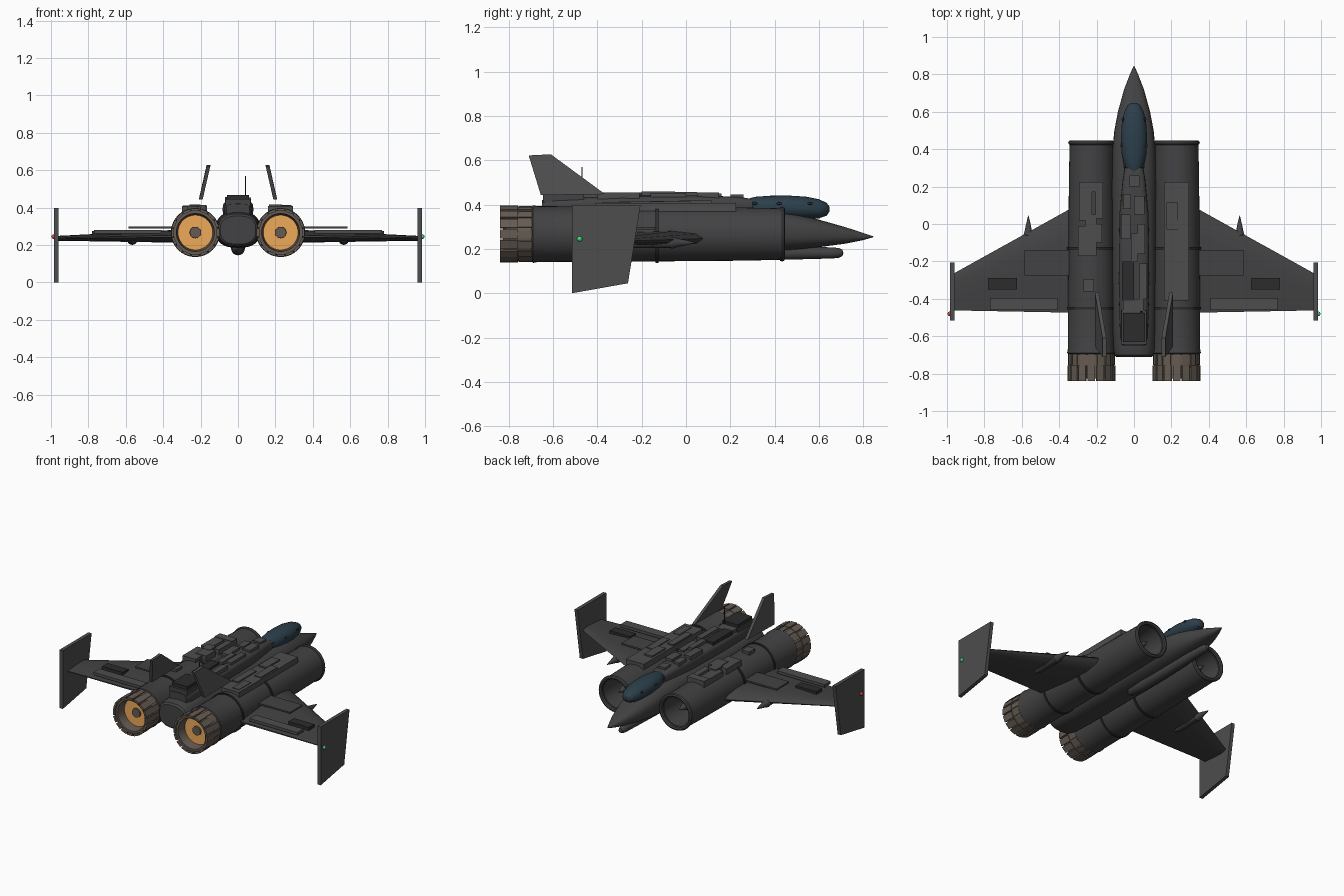
import bpy, bmesh, math
from mathutils import Matrix, Vector

if "Cube" in bpy.data.objects:
    bpy.data.objects.remove(bpy.data.objects["Cube"])


def material(name, r, g, b):
    m = bpy.data.materials.new(name)
    m.diffuse_color = (r, g, b, 1)
    m.use_nodes = True
    m.node_tree.nodes["Principled BSDF"].inputs["Base Color"].default_value = m.diffuse_color
    return m


HULL = material("hull", .055, .055, .058)
PLATE = material("plate", .075, .075, .077)
DARK = material("dark", .025, .025, .026)
METAL = material("burnt_metal", .13, .105, .085)
GLASS = material("glass", .025, .05, .07)
GLOW = material("glow", .85, .40, .10)
RED = material("red_light", .8, .06, .04)
GREEN = material("green_light", .05, .7, .2)


def finish(name, bm, mat, smooth=True):
    bmesh.ops.recalc_face_normals(bm, faces=bm.faces)
    me = bpy.data.meshes.new(name)
    bm.to_mesh(me)
    bm.free()
    ob = bpy.data.objects.new(name, me)
    bpy.context.collection.objects.link(ob)
    me.materials.append(mat)
    if smooth:
        bpy.ops.object.select_all(action='DESELECT')
        ob.select_set(True)
        bpy.context.view_layer.objects.active = ob
        bpy.ops.object.shade_smooth_by_angle(angle=math.radians(35))
    return ob


def skin(name, rings, mat, cap=True, closed=False):
    """Join rings of points into a tube."""
    bm = bmesh.new()
    vs = [[bm.verts.new(p) for p in ring] for ring in rings]
    n = len(vs[0])
    pairs = list(zip(vs, vs[1:])) + ([(vs[-1], vs[0])] if closed else [])
    for a, b in pairs:
        for i in range(n):
            j = (i + 1) % n
            bm.faces.new((a[i], a[j], b[j], b[i]))
    if cap and not closed:
        bm.faces.new(vs[0])
        bm.faces.new(vs[-1])
    return finish(name, bm, mat)


def lathe(name, profile, x, z, mat, closed=False, n=40):
    """Turn (radius, y) points around an axis parallel to y."""
    rings = [[(x + r * math.cos(2 * math.pi * i / n), y, z + r * math.sin(2 * math.pi * i / n))
              for i in range(n)] for r, y in profile]
    return skin(name, rings, mat, closed=closed)


def loft(name, stations, mat, power, n=32):
    """Superellipse sections from (y, half width, bottom, top)."""
    def f(v):
        return math.copysign(abs(v) ** (2 / power), v)
    rings = []
    for y, w, z0, z1 in stations:
        ring = []
        for i in range(n):
            a = 2 * math.pi * i / n
            ring.append((w * f(math.cos(a)), y, (z0 + z1) / 2 + (z1 - z0) / 2 * f(math.sin(a))))
        rings.append(ring)
    return skin(name, rings, mat)


def box(name, x0, x1, y0, y1, z0, z1, mat):
    bm = bmesh.new()
    bmesh.ops.create_cube(bm, size=1, matrix=Matrix.Translation(
        ((x0 + x1) / 2, (y0 + y1) / 2, (z0 + z1) / 2))
        @ Matrix.Diagonal((abs(x1 - x0), abs(y1 - y0), z1 - z0, 1)))
    return finish(name, bm, mat, False)


def ball(name, loc, scale, mat):
    bm = bmesh.new()
    bmesh.ops.create_uvsphere(bm, u_segments=32, v_segments=16, radius=1,
                              matrix=Matrix.Translation(loc) @ Matrix.Diagonal((*scale, 1)))
    return finish(name, bm, mat)


def slab(name, outline, xs, thick, mat):
    """Plate from a (y, z) outline; xs gives the centre x of each point."""
    bm = bmesh.new()
    a, b = [[bm.verts.new((x + d, y, z)) for (y, z), x in zip(outline, xs)]
            for d in (-thick / 2, thick / 2)]
    bm.faces.new(a)
    bm.faces.new(b)
    for i in range(len(a)):
        j = (i + 1) % len(a)
        bm.faces.new((a[i], a[j], b[j], b[i]))
    return finish(name, bm, mat, False)


# fuselage, spine and canopy
loft("fuselage", [(.845, .002, .253, .257), (.80, .022, .24, .272), (.72, .053, .224, .298),
                  (.60, .086, .208, .332), (.50, .105, .197, .357), (.40, .115, .19, .374),
                  (.20, .119, .185, .38), (-.50, .116, .185, .378), (-.66, .112, .188, .374),
                  (-.70, .105, .195, .366), (-.71, .095, .205, .355)], HULL, 2.6)
loft("spine", [(.30, .05, .34, .425), (.24, .06, .34, .435), (.05, .078, .34, .442),
               (-.30, .082, .34, .44), (-.60, .075, .34, .43), (-.65, .062, .35, .42)], HULL, 3.5)
loft("canopy", [(.648, .012, .37, .39), (.635, .034, .35, .408), (.60, .052, .338, .424),
                (.54, .065, .334, .436), (.46, .070, .334, .441), (.38, .066, .335, .44),
                (.31, .052, .34, .435), (.275, .03, .36, .425), (.265, .01, .38, .41)], GLASS, 2.1)
for s in (-1, 1):
    for y, x in ((.56, .06), (.42, .067), (.31, .05)):
        ball("canopy_latch", (s * x, y, .405), (.006, .012, .006), DARK)

# sensor pod under the nose
lathe("chin_pod", [(.001, .71), (.014, .706), (.022, .69), (.025, .66), (.032, .40), (.037, .10),
                   (.03, -.02), (.001, -.06)], 0, .182, HULL, n=24)

# spine equipment: x0, x1, y0, y1, top
for x0, x1, y0, y1, top in [(-.025, .03, .20, .26, .446), (-.06, -.015, .08, .16, .45),
                            (.0, .055, .05, .15, .455), (-.07, -.02, -.08, .05, .456),
                            (.02, .06, -.16, .0, .452), (-.015, .02, -.20, -.05, .46),
                            (.03, .07, -.40, -.21, .454), (-.06, .05, -.47, -.40, .45)]:
    box("spine_equipment", x0, x1, y0, y1, .42, top, PLATE)
box("spine_hatch", -.065, .0, -.41, -.20, .42, .455, DARK)
box("rear_unit", -.058, .058, -.63, -.475, .42, .468, DARK)
box("rear_unit_base", -.068, .068, -.645, -.46, .41, .445, HULL)
lathe("antenna_base", [(.006, -.464), (.006, -.476)], .04, .46, DARK, n=12)
box("antenna", .038, .042, -.472, -.468, .44, .57, DARK)

# equipment on top of the engines
for x0, x1, y0, y1, top in [(-.295, -.165, .17, .225, .412), (-.295, -.225, .02, .17, .408),
                            (-.205, -.165, .03, .17, .408), (-.26, -.20, -.02, .05, .416),
                            (-.30, -.20, -.17, -.01, .41), (-.25, -.17, -.10, .0, .414),
                            (-.27, -.215, -.36, -.295, .408),
                            (.16, .295, -.41, .225, .408), (.175, .235, -.03, .115, .418),
                            (.235, .285, -.16, .02, .414), (.165, .21, -.30, -.10, .416),
                            (.225, .275, -.38, -.25, .412)]:
    box("engine_equipment", x0, x1, y0, y1, .37, top, PLATE)

EX, EZ = .228, .267
for s in (-1, 1):
    x = s * EX
    # engine tube, hollow at the front, with lip, bands and intake spike
    lathe("engine_body", [(.116, .435), (.120, .25), (.123, -.10), (.125, -.45), (.126, -.67),
                          (.130, -.69), (.118, -.70), (.09, -.70), (.09, .18), (.100, .42)],
          x, EZ, HULL, closed=True)
    lathe("intake_lip", [(.100 + .011 + .013 * math.cos(a * math.pi / 4),
                          .434 + .013 * math.sin(a * math.pi / 4)) for a in range(8)],
          x, EZ, HULL, closed=True)
    lathe("intake_wall", [(.095, .20), (.095, .18)], x, EZ, DARK)
    lathe("intake_spike", [(.001, .40), (.02, .35), (.045, .26), (.055, .19)], x, EZ, HULL)
    for y in (-.13, -.45):
        lathe("engine_band", [(.118, y + .007), (.131, y + .007), (.131, y - .007),
                              (.118, y - .007)], x, EZ, DARK, closed=True)
    # exhaust nozzle with petals and glow
    lathe("nozzle", [(.122, -.68), (.122, -.75), (.120, -.825), (.102, -.825), (.093, -.765),
                     (.093, -.68)], x, EZ, METAL, closed=True)
    lathe("exhaust_glow", [(.096, -.765), (.096, -.75)], x, EZ, GLOW)
    lathe("exhaust_hub", [(.03, -.775), (.032, -.75)], x, EZ, METAL, n=24)
    bm = bmesh.new()
    for i in range(16):
        a = Matrix.Rotation(2 * math.pi * i / 16, 4, 'Y')
        for r, y, w, l in ((.121, -.798, .041, .082), (.119, -.725, .034, .06)):
            bmesh.ops.create_cube(bm, size=1, matrix=Matrix.Translation((x, 0, EZ)) @ a
                                  @ Matrix.Translation((0, y, r)) @ Matrix.Diagonal((w, l, .014, 1)))
    finish("nozzle_petals", bm, METAL, False)

    # wing: thin tapered airfoil
    foil = [(0, 0), (.06, .32), (.25, .5), (.55, .42), (1, .08),
            (1, -.08), (.55, -.42), (.25, -.5), (.06, -.32)]
    rings = [[(s * wx, le + (te - le) * u, z + t * v) for u, v in foil]
             for wx, le, te, z, t in ((.28, .115, -.475, .248, .072), (.965, -.265, -.462, .236, .026))]
    skin("wing", rings, HULL)
    box("flap_panel", s * .41, s * .77, -.46, -.395, .262, .281, PLATE)
    box("wing_root_panel", s * .33, s * .585, -.275, -.14, .288, .299, HULL)
    box("wing_hatch", s * .625, s * .78, -.35, -.29, .25, .276, DARK)
    lathe("wing_pod", [(.001, .045), (.012, .0), (.02, -.04), (.027, -.06), (.024, -.07),
                       (.024, -.24), (.012, -.28)], s * .565, .228, HULL, n=20)

    # wing tip plate with navigation light
    slab("tip_plate", [(-.515, .398), (-.205, .398), (-.262, .045), (-.515, 0)],
         [s * .973] * 4, .024, PLATE)
    ball("tip_light", (s * .985, -.48, .245), (.012,) * 3, GREEN if s > 0 else RED)

    # inward leaning tail fin
    slab("tail_fin", [(-.365, .447), (-.61, .627), (-.71, .622), (-.655, .443)],
         [s * .199, s * .158, s * .158, s * .199], .02, PLATE)
